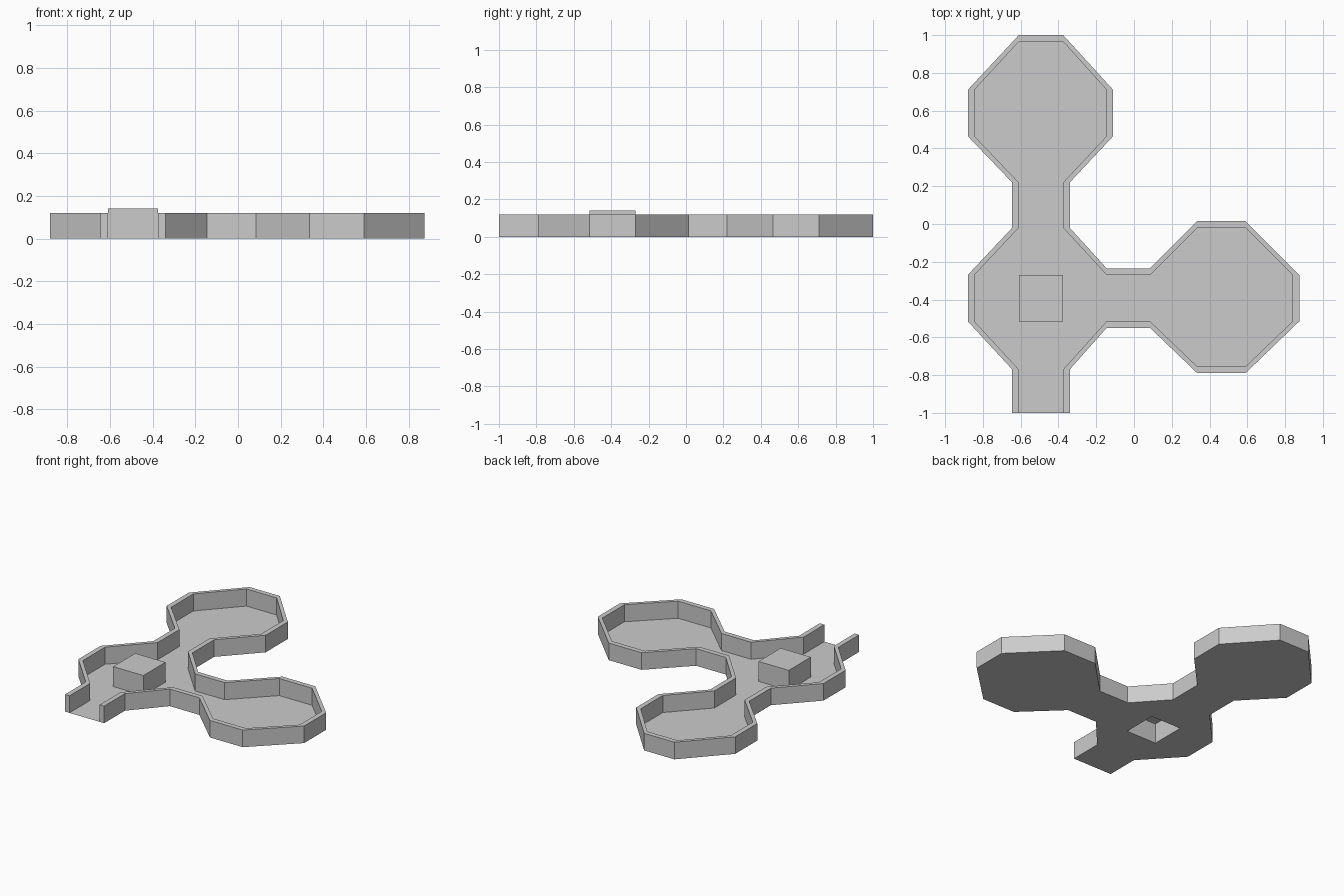
import bpy
import bmesh
from mathutils import Vector

cube = bpy.data.objects.get("Cube")
if cube:
    bpy.data.objects.remove(cube)

WALL_HEIGHT, WALL_WIDTH, BLOCK_HEIGHT = 0.12, 0.035, 0.14

grey = bpy.data.materials.new("plain grey")
grey.use_nodes = True
colour = (0.6, 0.6, 0.6, 1)
grey.diffuse_color = colour
grey.node_tree.nodes["Principled BSDF"].inputs["Base Color"].default_value = colour


def finish(name, bm):
    mesh = bpy.data.meshes.new(name)
    bm.to_mesh(mesh)
    bm.free()
    mesh.materials.append(grey)
    obj = bpy.data.objects.new(name, mesh)
    bpy.context.collection.objects.link(obj)
    return obj


def ring(bm, points, z=0):
    return [bm.verts.new((p[0], p[1], z)) for p in points]


# Straight inner wall runs, clockwise from the open front passage;
# the slanted walls join one run to the next
runs = [
    ((-.61, -1), (-.61, -.77)), ((-.845, -.515), (-.845, -.27)),
    ((-.61, -.02), (-.61, .22)), ((-.845, .465), (-.845, .71)),
    ((-.61, .965), (-.375, .965)), ((-.145, .71), (-.145, .465)),
    ((-.375, .22), (-.375, -.02)), ((-.145, -.27), (.085, -.27)),
    ((.335, -.02), (.59, -.02)), ((.84, -.27), (.84, -.515)),
    ((.59, -.755), (.335, -.755)), ((.085, -.515), (-.145, -.515)),
    ((-.375, -.77), (-.375, -1)),
]
inner, outer = [], []
for a, b in runs:
    a, b = Vector(a), Vector(b)
    d = (b - a).normalized()
    out = Vector((-d.y, d.x)) * WALL_WIDTH
    inner += [a, b]
    outer += [a + out, b + out]

block_outline = [(-.61, -.515), (-.375, -.515), (-.375, -.27), (-.61, -.27)]

# Perimeter wall, solid and open at the front passage
bm = bmesh.new()
loops = [ring(bm, inner), ring(bm, outer),
         ring(bm, outer, WALL_HEIGHT), ring(bm, inner, WALL_HEIGHT)]
for i in range(len(inner) - 1):
    for k in range(4):
        p, q = loops[k], loops[(k + 1) % 4]
        bm.faces.new((p[i], p[i + 1], q[i + 1], q[i]))
for end in (0, -1):
    bm.faces.new([loop[end] for loop in loops])
bmesh.ops.recalc_face_normals(bm, faces=bm.faces)
finish("perimeter_wall", bm)

# Thin floor with an opening under the hollow block
bm = bmesh.new()
edges = []
for outline in (inner, block_outline):
    verts = ring(bm, outline)
    edges += [bm.edges.new((verts[i - 1], verts[i])) for i in range(len(verts))]
bmesh.ops.triangle_fill(bm, use_beauty=True, use_dissolve=False, edges=edges,
                        normal=(0, 0, 1))
for face in bm.faces:
    face.normal_update()
    if face.normal.z < 0:
        face.normal_flip()
finish("floor", bm)

# Hollow block, open underneath
bm = bmesh.new()
low, high = ring(bm, block_outline), ring(bm, block_outline, BLOCK_HEIGHT)
for i in range(4):
    bm.faces.new((low[i - 1], low[i], high[i], high[i - 1]))
bm.faces.new(high)
finish("centre_block", bm)
